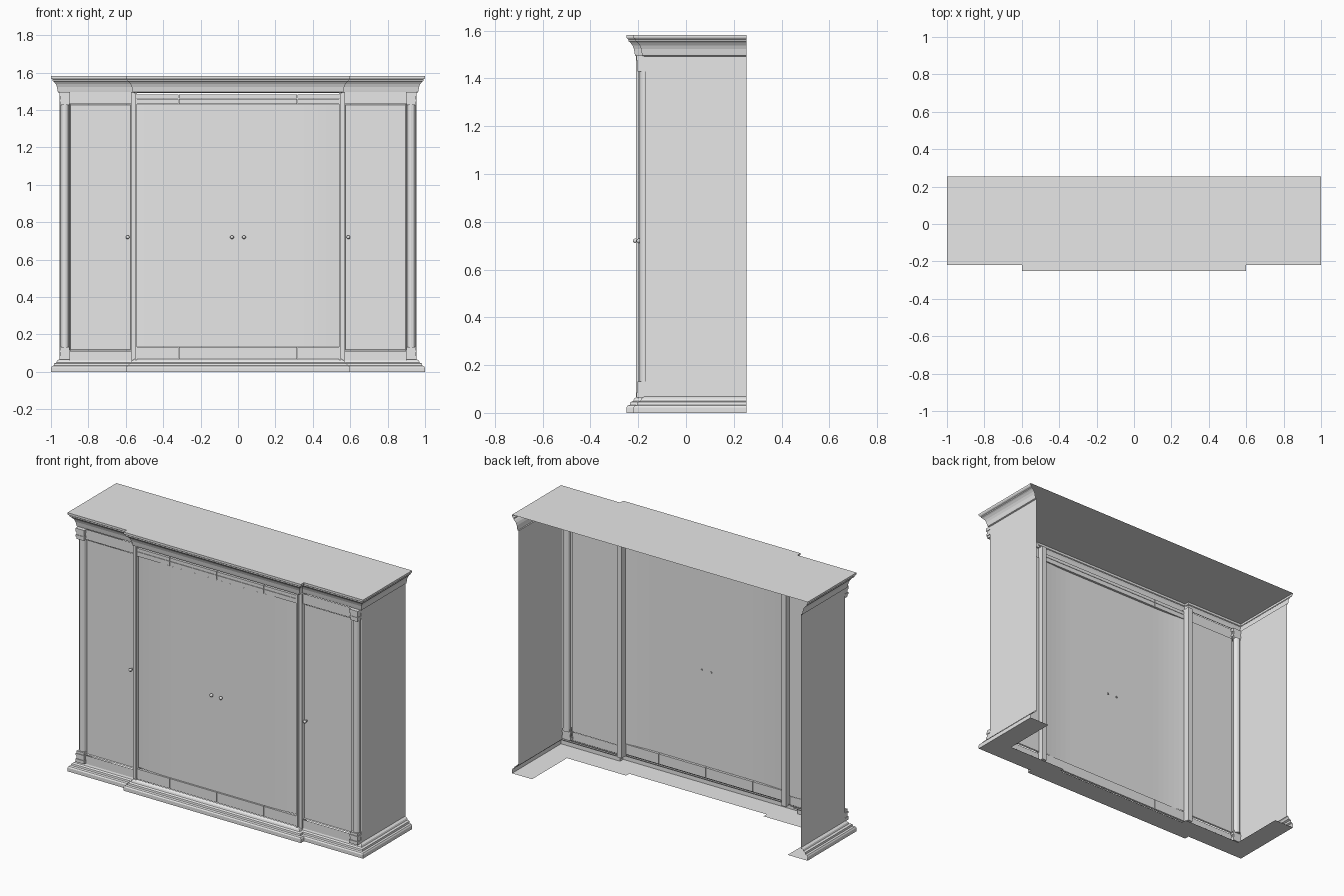
import bpy, bmesh
from mathutils import Matrix, Vector

cube = bpy.data.objects.get("Cube")
if cube:
    bpy.data.objects.remove(cube, do_unlink=True)

GREY = (0.8, 0.8, 0.8, 1)
mat = bpy.data.materials.new("plain grey")
mat.use_nodes = True
mat.diffuse_color = GREY
mat.node_tree.nodes["Principled BSDF"].inputs["Base Color"].default_value = GREY

parts = []


def finish(name, bm, mirror=False):
    """Turn a bmesh into a named object, optionally mirrored across x."""
    mesh = bpy.data.meshes.new(name)
    bm.to_mesh(mesh)
    bm.free()
    mesh.materials.append(mat)
    obj = bpy.data.objects.new(name, mesh)
    bpy.context.collection.objects.link(obj)
    if mirror:
        obj.modifiers.new("Mirror", 'MIRROR').use_mirror_merge = False
    parts.append(obj)
    return obj


def add_box(bm, x, y, z):
    """Box from (min, max) pairs."""
    size = [b - a for a, b in (x, y, z)]
    mid = [(a + b) / 2 for a, b in (x, y, z)]
    bmesh.ops.create_cube(bm, size=1, matrix=Matrix.Translation(mid) @ Matrix.Diagonal((*size, 1)))


def add_face(bm, pts):
    return bm.faces.new([bm.verts.new(p) for p in pts])


def add_front(bm, x, z, y):
    """Upright rectangle facing the front."""
    return add_face(bm, [(x[0], y, z[0]), (x[1], y, z[0]), (x[1], y, z[1]), (x[0], y, z[1])])


# Breakfront plan: back right, wing, step forward, centre, and mirrored
SIDE, BREAK, BACK = 0.955, 0.555, 0.253
WING_Y, MID_Y = -0.175, -0.205
half = [(-SIDE, BACK), (-SIDE, WING_Y), (-BREAK, WING_Y), (-BREAK, MID_Y)]
PLAN = [Vector(p) for p in half + [(-x, y) for x, y in reversed(half)]]


def offset_plan(d):
    """Plan outline moved outward by d with mitred corners."""
    normals = []
    for a, b in zip(PLAN, PLAN[1:]):
        t = (b - a).normalized()
        normals.append(Vector((t.y, -t.x)))
    out = []
    for i, p in enumerate(PLAN):
        near = normals[max(i - 1, 0):i + 1]
        out.append(p + d * sum(near, Vector((0, 0))))
    return out


def sweep(name, profile, cap=False):
    """Run an (offset, height) profile round the plan."""
    bm = bmesh.new()
    rows = [[bm.verts.new((p.x, p.y, z)) for p in offset_plan(d)] for d, z in profile]
    for lo, hi in zip(rows, rows[1:]):
        for i in range(len(PLAN) - 1):
            bm.faces.new((lo[i], lo[i + 1], hi[i + 1], hi[i]))
    if cap:
        bm.faces.new(rows[-1])
    return finish(name, bm)


# Cornice with the top board, and plinth with its inner lip
sweep("cornice", [(0, 1.492), (0.008, 1.495), (0.01, 1.505), (0.013, 1.523), (0.019, 1.538),
                  (0.028, 1.55), (0.036, 1.556), (0.036, 1.563), (0.042, 1.567),
                  (0.045, 1.572), (0.045, 1.582)], cap=True)
sweep("plinth", [(-0.09, 0), (0.045, 0), (0.045, 0.022), (0.04, 0.03), (0.03, 0.034),
                 (0.028, 0.045), (0.016, 0.05), (0.012, 0.06), (0, 0.068)])

# Side walls
bm = bmesh.new()
add_face(bm, [(SIDE, y, z) for y, z in ((-0.172, 0.06), (BACK, 0.06), (BACK, 1.495), (-0.172, 1.495))])
finish("side_wall", bm, True)

# Wing doors with sunk panels and plain rails
bm = bmesh.new()
LOW, HIGH = 0.115, 1.43
door = add_front(bm, (0.572, 0.9), (LOW, HIGH), -0.185)
bmesh.ops.inset_individual(bm, faces=[door], thickness=0.008, depth=0)
bmesh.ops.inset_individual(bm, faces=[door], thickness=0.005, depth=-0.008)
finish("wing_door", bm, True)

bm = bmesh.new()
add_front(bm, (0.572, 0.9), (0.06, LOW - 0.003), -0.187)
add_front(bm, (0.572, 0.9), (HIGH + 0.003, 1.495), -0.187)
add_front(bm, (0.895, SIDE), (0.06, 1.495), -0.173)
finish("wing_rails", bm, True)

# Corner columns with stepped caps and feet
bm = bmesh.new()
bmesh.ops.create_cone(bm, segments=16, radius1=0.022, radius2=0.022, depth=1.31, cap_ends=True,
                      matrix=Matrix.Translation((0.926, -0.173, 0.775)))
finish("corner_column", bm, True)
bm = bmesh.new()
for base, way in ((0.065, 1), (1.495, -1)):
    for k, (r, h) in enumerate(((0.029, 0.02), (0.025, 0.02), (0.028, 0.012), (0.024, 0.015))):
        z = sorted((base, base + way * h))
        add_box(bm, (0.926 - r, 0.926 + r), (-0.178 - r, -0.165), z)
        base += way * h
finish("column_caps", bm, True)

# Posts between the centre and the wings
bm = bmesh.new()
add_box(bm, (0.54, 0.55), (-0.21, -0.15), (0.06, 1.495))
add_box(bm, (0.55, 0.556), (-0.195, -0.15), (0.06, 1.495))
add_box(bm, (0.556, 0.572), (-0.2, -0.15), (0.06, 1.495))
finish("centre_post", bm, True)

# Centre doors: flat middle, gently bowed outer leaves
bm = bmesh.new()
STEPS = 6
xs = [0, 0.3175] + [0.3175 + 0.2245 * i / STEPS for i in range(1, STEPS + 1)]
cols = []
for x in xs:
    y = -0.2 + 0.012 * (max(x - 0.3175, 0) / 0.2245) ** 2
    cols.append([bm.verts.new((x, y, z)) for z in (0.135, HIGH)])
for a, b in zip(cols, cols[1:]):
    bm.faces.new((a[0], b[0], b[1], a[1]))
finish("centre_doors", bm, True)

# Centre rails in short lengths with fine joints
bm = bmesh.new()
for z in ((0.07, 0.132), (HIGH + 0.003, 1.46), (1.462, 1.482)):
    for x in ((0.001, 0.316), (0.319, 0.541)):
        add_box(bm, x, (-0.205, -0.19), z)
finish("centre_rails", bm, True)

# Door knobs
bm = bmesh.new()
for x, y in ((0.032, -0.2), (0.59, -0.185)):
    bmesh.ops.create_uvsphere(bm, u_segments=16, v_segments=10, radius=0.01,
                              matrix=Matrix.Translation((x, y - 0.012, 0.72)))
    add_box(bm, (x - 0.004, x + 0.004), (y - 0.008, y + 0.006), (0.716, 0.724))
finish("door_knobs", bm, True)

# Smooth shading with crisp edges
for obj in bpy.context.view_layer.objects:
    obj.select_set(obj in parts)
bpy.context.view_layer.objects.active = parts[0]
bpy.ops.object.shade_smooth_by_angle(angle=0.6)
